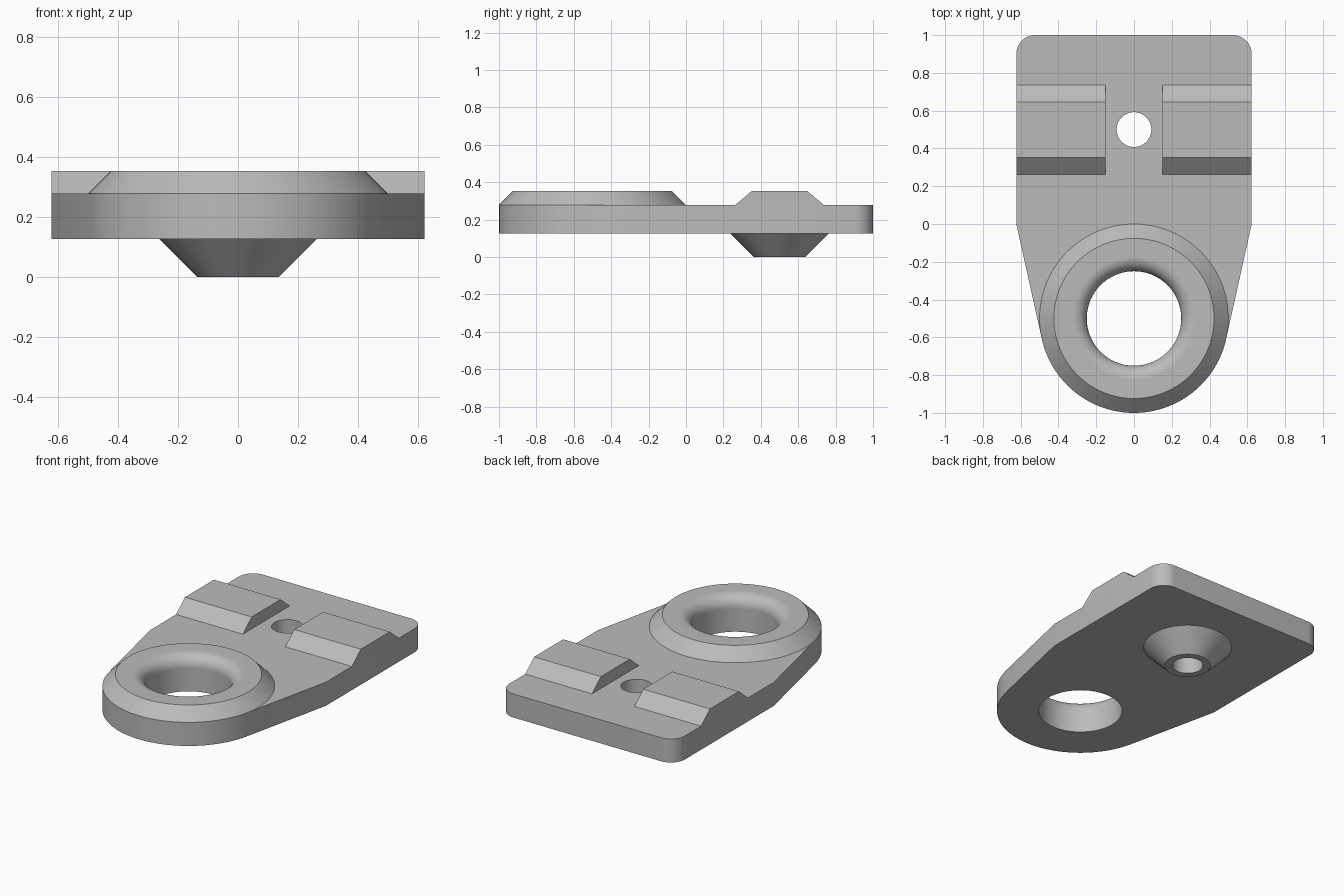
import bpy, bmesh
from math import sin, cos, pi, atan2, acos, hypot, radians

cube = bpy.data.objects.get("Cube")
if cube:
    bpy.data.objects.remove(cube, do_unlink=True)

HALF_W = 0.623
Z_LOW, Z_MID, Z_TOP = 0.127, 0.278, 0.354
RING_Y, RING_R, EYE_R = -0.5, 0.5, 0.25
BOLT_Y, BOLT_R = 0.5, 0.092
SEGMENTS = 96

grey = bpy.data.materials.new("plain_grey")
grey.use_nodes = True
colour = (0.5, 0.5, 0.5, 1)
grey.diffuse_color = colour
grey.node_tree.nodes["Principled BSDF"].inputs["Base Color"].default_value = colour


def arc(cx, cy, r, start, end, steps):
    """Points along an arc, angles in radians."""
    angles = [start + (end - start) * i / steps for i in range(steps + 1)]
    return [(cx + r * cos(a), cy + r * sin(a)) for a in angles]


def make(name, bm):
    bmesh.ops.remove_doubles(bm, verts=bm.verts, dist=1e-5)
    bmesh.ops.recalc_face_normals(bm, faces=bm.faces)
    mesh = bpy.data.meshes.new(name)
    bm.to_mesh(mesh)
    bm.free()
    mesh.materials.append(grey)
    ob = bpy.data.objects.new(name, mesh)
    bpy.context.collection.objects.link(ob)
    return ob


def extrude(name, points, direction):
    """Solid from a flat outline of 3D points."""
    bm = bmesh.new()
    face = bm.faces.new([bm.verts.new(p) for p in points])
    geom = bmesh.ops.extrude_face_region(bm, geom=[face])["geom"]
    moved = [v for v in geom if isinstance(v, bmesh.types.BMVert)]
    bmesh.ops.translate(bm, verts=moved, vec=direction)
    return make(name, bm)


def lathe(name, profile, y):
    """Revolve a closed (radius, z) profile about a vertical axis at y."""
    bm = bmesh.new()
    verts = [bm.verts.new((r, y, z)) for r, z in profile]
    edges = [bm.edges.new((verts[i - 1], v)) for i, v in enumerate(verts)]
    bmesh.ops.spin(bm, geom=verts + edges, cent=(0, y, 0), axis=(0, 0, 1),
                   angle=2 * pi, steps=SEGMENTS)
    return make(name, bm)


def select_only(ob):
    bpy.ops.object.select_all(action="DESELECT")
    ob.select_set(True)
    bpy.context.view_layer.objects.active = ob


def drill(ob, y, r):
    """Cut a round vertical hole right through."""
    circle = arc(0, y, r, 0, 2 * pi, SEGMENTS)[:-1]
    cutter = extrude("hole_cutter", [(x, cy, -1) for x, cy in circle], (0, 0, 2))
    cutter.hide_render = True
    mod = ob.modifiers.new("hole", "BOOLEAN")
    mod.operation, mod.solver, mod.object = "DIFFERENCE", "EXACT", cutter
    select_only(ob)
    bpy.ops.object.modifier_apply(modifier=mod.name)
    bpy.data.objects.remove(cutter, do_unlink=True)


# Base plate: round nose, straight tangent flanks, rounded rear corners
tangent = atan2(-RING_Y, HALF_W) - acos(RING_R / hypot(HALF_W, RING_Y))
corner = 0.1
outline = arc(0, RING_Y, RING_R, -pi - tangent, tangent, 64)
outline += [(HALF_W, 0)]
outline += arc(HALF_W - corner, 1 - corner, corner, 0, pi / 2, 12)
outline += arc(corner - HALF_W, 1 - corner, corner, pi / 2, pi, 12)
outline += [(-HALF_W, 0)]
plate = extrude("base_plate", [(x, y, Z_LOW) for x, y in outline],
                (0, 0, Z_MID - Z_LOW))
drill(plate, RING_Y, EYE_R)
drill(plate, BOLT_Y, BOLT_R)

# Raised ring: chamfered outside, rounded into the large eye
round_r = Z_TOP - Z_MID
lip = arc(EYE_R + round_r, Z_MID, round_r, pi / 2, pi, 12)
ring = lathe("eye_ring", [(RING_R, Z_MID), (RING_R - round_r, Z_TOP)] + lip, RING_Y)

# Tapered boss under the bolt hole
boss = lathe("tapered_boss", [(0.264, Z_LOW), (0.137, 0), (BOLT_R, 0),
                              (BOLT_R, Z_LOW)], BOLT_Y)

# Pair of trapezoid clamping blocks, flush with the plate sides
blocks = []
for side, name in ((1, "left_block"), (-1, "right_block")):
    section = [(-0.237, Z_MID), (-0.147, Z_TOP), (0.147, Z_TOP), (0.237, Z_MID)]
    blocks.append(extrude(name, [(side * 0.15, BOLT_Y + y, z) for y, z in section],
                          (side * (HALF_W - 0.15), 0, 0)))

for ob in [plate, ring, boss] + blocks:
    select_only(ob)
    bpy.ops.object.shade_smooth_by_angle(angle=radians(25))
